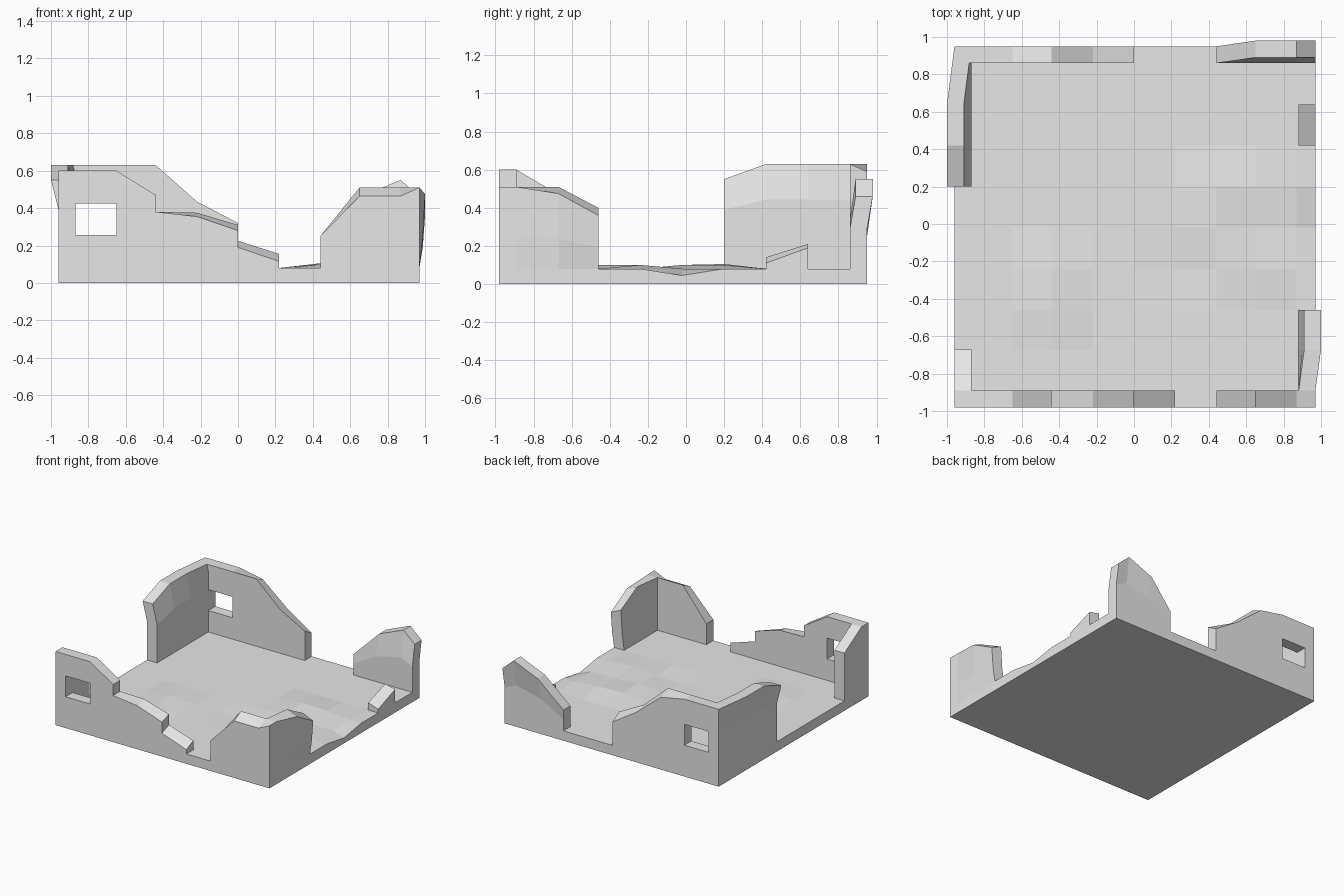
import bpy
import bmesh

cube = bpy.data.objects.get("Cube")
if cube:
    bpy.data.objects.remove(cube, do_unlink=True)

stone = bpy.data.materials.new("pale_grey_stone")
stone.use_nodes = True
GREY = (0.8, 0.8, 0.8, 1)
stone.diffuse_color = GREY
stone.node_tree.nodes["Principled BSDF"].inputs["Base Color"].default_value = GREY

FLOOR = 0.08
LEFT, RIGHT, FRONT, BACK = -0.96, 0.97, -0.98, 0.95
THICK = 0.09


def finish(bm, name):
    bmesh.ops.recalc_face_normals(bm, faces=bm.faces)
    mesh = bpy.data.meshes.new(name)
    bm.to_mesh(mesh)
    bm.free()
    mesh.materials.append(stone)
    obj = bpy.data.objects.new(name, mesh)
    bpy.context.collection.objects.link(obj)
    return obj


def wall(name, axis, outer, stations, bend=None, bend_lean=0.0):
    """Loft a broken wall; stations are (along, inner top, outer top, outward lean)."""
    side = 1 if outer > 0 else -1
    inner = outer - side * THICK
    bm = bmesh.new()
    rings = []
    for along, z_in, z_out, lean in stations:
        ring = []
        for across, top in ((inner, z_in), (outer, z_out)):
            column = [(across, FLOOR)]
            if bend:
                column.append((across + side * lean * bend_lean, FLOOR + (top - FLOOR) * bend))
            column.append((across + side * lean, top))
            ring += column if across == inner else column[::-1]
        rings.append([bm.verts.new((along, c, z) if axis == "x" else (c, along, z))
                      for c, z in ring])
    count = len(rings[0])
    for a, b in zip(rings, rings[1:]):
        for i in range(count):
            j = (i + 1) % count
            bm.faces.new((a[i], a[j], b[j], b[i]))
    bm.faces.new(rings[0])
    bm.faces.new(rings[-1])
    return finish(bm, name)


# Floor slab with a gently uneven top
xs = [LEFT, -0.87, -0.65, -0.44, -0.22, 0, 0.22, 0.44, 0.65, 0.87, RIGHT]
ys = [FRONT, -0.89, -0.67, -0.46, -0.24, -0.02, 0.2, 0.42, 0.64, 0.86, BACK]
bumps = {(3, 3): 0.1, (3, 4): 0.1, (7, 5): 0.1, (7, 6): 0.105, (8, 6): 0.1,
         (8, 4): 0.1, (6, 4): 0.07, (10, 5): 0.045}
bm = bmesh.new()
grid = [[bm.verts.new((x, y, bumps.get((i, j), FLOOR))) for j, y in enumerate(ys)]
        for i, x in enumerate(xs)]
for i in range(len(xs) - 1):
    for j in range(len(ys) - 1):
        bm.faces.new((grid[i][j], grid[i + 1][j], grid[i + 1][j + 1], grid[i][j + 1]))
extruded = bmesh.ops.extrude_face_region(bm, geom=bm.faces[:], use_keep_orig=True)
for v in extruded["geom"]:
    if isinstance(v, bmesh.types.BMVert):
        v.co.z = 0
finish(bm, "floor_slab")

# Front wall, in broken steps
front_tall = wall("front_wall_tall", "x", FRONT, [
    (LEFT, 0.6, 0.6, 0), (-0.65, 0.6, 0.6, 0), (-0.44, 0.47, 0.47, 0)])
wall("front_wall_middle", "x", FRONT, [
    (-0.44, 0.38, 0.38, 0), (-0.22, 0.375, 0.355, 0), (0, 0.31, 0.28, 0)])
wall("front_wall_low", "x", FRONT, [(0, 0.225, 0.19, 0), (0.22, 0.155, 0.115, 0)])
wall("front_wall_corner", "x", FRONT, [
    (0.44, 0.25, 0.25, 0), (0.65, 0.51, 0.465, 0), (0.87, 0.51, 0.465, 0),
    (RIGHT, 0.51, 0.51, 0)])

# Back wall, with an outward leaning corner piece
back_tall = wall("back_wall_tall", "x", BACK, [
    (LEFT, 0.63, 0.63, 0), (-0.65, 0.63, 0.63, 0), (-0.44, 0.63, 0.59, 0),
    (-0.22, 0.435, 0.41, 0), (0, 0.32, 0.27, 0)])
wall("back_wall_corner", "x", BACK, [
    (0.44, 0.25, 0.25, 0), (0.65, 0.46, 0.46, 0.03), (0.87, 0.55, 0.55, 0.03),
    (RIGHT, 0.46, 0.46, 0.03)], bend=0.55)

# Side walls
wall("left_side_wall_front", "y", LEFT, [(-0.89, 0.6, 0.6, 0), (-0.67, 0.47, 0.47, 0)])
wall("left_side_wall_back", "y", LEFT, [
    (0.2, 0.55, 0.55, 0.04), (0.42, 0.63, 0.63, 0.04), (0.64, 0.63, 0.63, 0.04),
    (BACK, 0.63, 0.63, 0)], bend=0.66)
wall("right_side_wall_front", "y", RIGHT, [
    (-0.89, 0.51, 0.51, 0), (-0.67, 0.51, 0.475, 0.03), (-0.46, 0.4, 0.36, 0.03)],
    bend=0.4, bend_lean=0.6)
wall("right_side_wall_fragment", "y", RIGHT, [(0.42, 0.14, 0.11, 0), (0.64, 0.21, 0.19, 0)])

# Window openings through the two tall walls
bpy.ops.mesh.primitive_cube_add(size=1, location=(-0.76, 0, 0.34))
cutter = bpy.context.object
cutter.name = "window_cutter"
cutter.scale = (0.22, 3, 0.17)
cutter.hide_render = True
bpy.context.view_layer.update()
for obj in (front_tall, back_tall):
    mod = obj.modifiers.new("window", "BOOLEAN")
    mod.operation = "DIFFERENCE"
    mod.solver = "EXACT"
    mod.object = cutter
    bpy.context.view_layer.objects.active = obj
    bpy.ops.object.modifier_apply(modifier=mod.name)
bpy.data.objects.remove(cutter, do_unlink=True)
